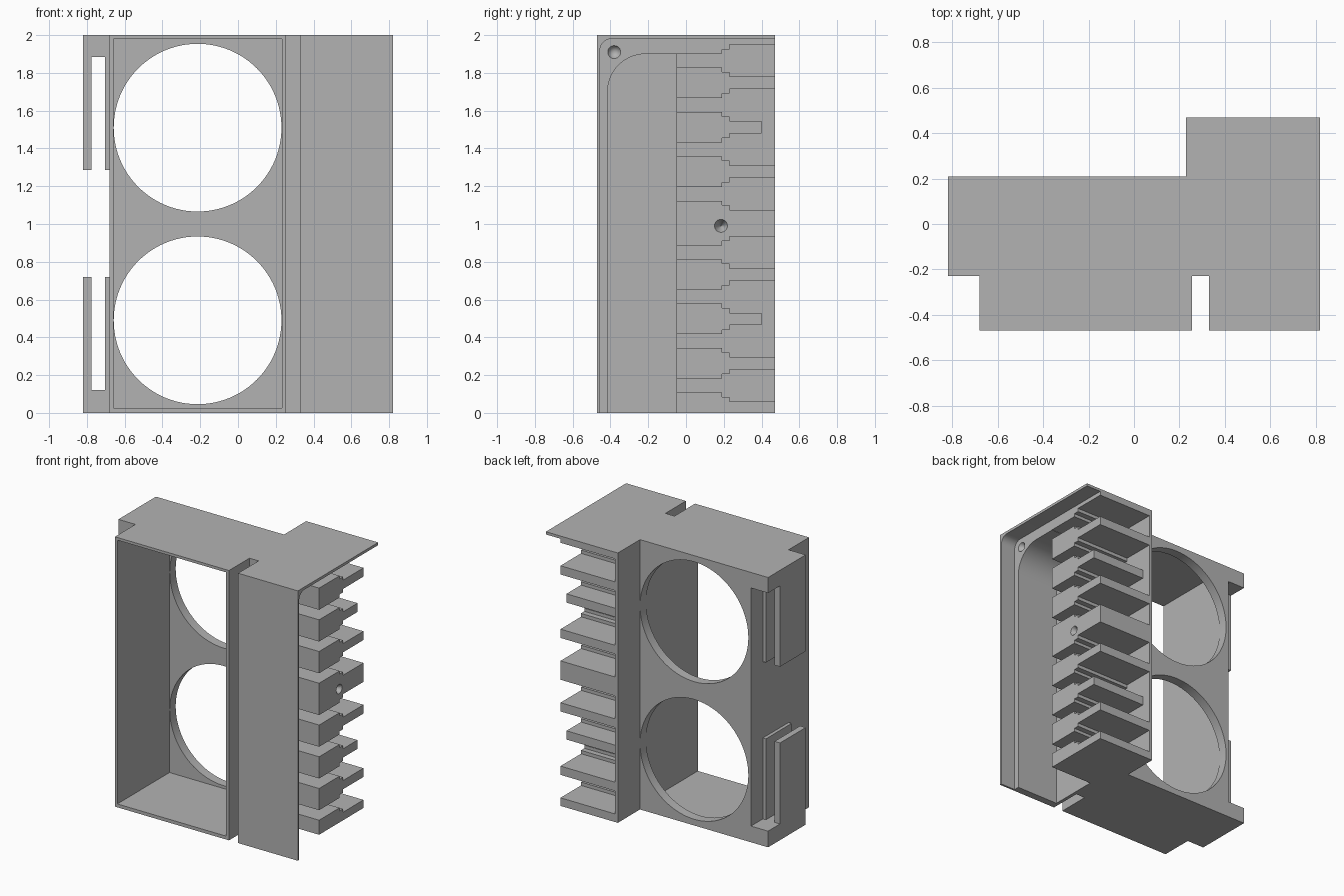
import bpy, bmesh
from math import pi, sin, cos, radians
from mathutils import Matrix, Vector

cube = bpy.data.objects.get("Cube")
if cube:
    bpy.data.objects.remove(cube)

GREY = (0.45, 0.45, 0.45, 1)
mat = bpy.data.materials.new("plain grey")
mat.use_nodes = True
mat.diffuse_color = GREY
mat.node_tree.nodes["Principled BSDF"].inputs["Base Color"].default_value = GREY


def finish(name, bm):
    bmesh.ops.recalc_face_normals(bm, faces=bm.faces)
    mesh = bpy.data.meshes.new(name)
    bm.to_mesh(mesh)
    bm.free()
    mesh.materials.append(mat)
    ob = bpy.data.objects.new(name, mesh)
    bpy.context.collection.objects.link(ob)
    return ob


def prism(name, profile, x0, x1):
    """Extrude a (y, z) outline along x."""
    bm = bmesh.new()
    face = bm.faces.new([bm.verts.new((x0, y, z)) for y, z in profile])
    out = bmesh.ops.extrude_face_region(bm, geom=[face])
    moved = [v for v in out["geom"] if isinstance(v, bmesh.types.BMVert)]
    bmesh.ops.translate(bm, verts=moved, vec=(x1 - x0, 0, 0))
    return finish(name, bm)


def box(name, x, y, z):
    return prism(name, [(y[0], z[0]), (y[1], z[0]), (y[1], z[1]), (y[0], z[1])], *x)


def cone(name, r1, r2, depth, axis, centre, sides):
    bm = bmesh.new()
    turn = Vector((0, 0, 1)).rotation_difference(Vector(axis)).to_matrix().to_4x4()
    bmesh.ops.create_cone(bm, cap_ends=True, segments=sides, radius1=r1, radius2=r2,
                          depth=depth, matrix=Matrix.Translation(centre) @ turn)
    return finish(name, bm)


def cut(ob, cutter):
    """Subtract the cutter, then discard it."""
    mod = ob.modifiers.new("cut", "BOOLEAN")
    mod.operation, mod.solver, mod.object = "DIFFERENCE", "EXACT", cutter
    graph = bpy.context.evaluated_depsgraph_get()
    mesh = bpy.data.meshes.new_from_object(ob.evaluated_get(graph))
    ob.modifiers.clear()
    ob.data = mesh
    bpy.data.objects.remove(cutter)


def corner(y, z, r, n=16):
    """Rounded upper front corner, from the top edge down to the front edge."""
    return [(y + r - r * sin(a), z - r + r * cos(a))
            for a in (pi / 2 * i / n for i in range(n + 1))]


def screw_hole(ob, y, z):
    cut(ob, cone("hole_cutter", 0.0, 0.037, 0.07, (1, 0, 0), (0.67, y, z), 24))


# Fan duct, open at the front, with two round openings in the back wall
duct = box("fan_duct", (-0.68, 0.255), (-0.47, 0.21), (0, 2))
cut(duct, box("cavity_cutter", (-0.66, 0.232), (-0.6, 0.14), (0.025, 1.98)))
for z in (0.49, 1.51):
    cut(duct, cone("fan_cutter", 0.444, 0.444, 0.4, (0, 1, 0), (-0.214, 0.2, z), 96))

# Walls joining the duct to the finned side
box("rear_wall", (0.23, 0.255), (0.21, 0.47), (0, 2))
box("joining_web", (0.255, 0.355), (-0.23, -0.05), (0, 2))
box("recess_floor", (0.33, 0.355), (-0.46, -0.23), (0, 2))

# Frame around the recess, and the thin rim standing out past it
BASE, BACK, FACE = -0.05, 0.47, 0.70
frame = prism("recess_frame", [(-0.47, 0), (-0.47, 2), (BASE, 2), (BASE, 1.9)]
              + corner(-0.415, 1.9, 0.2) + [(-0.415, 0)], 0.33, FACE)
screw_hole(frame, -0.38, 1.91)
rim = prism("outer_rim", [(-0.47, 0), (-0.47, 2), (BACK, 2), (BACK, 1.98)]
            + corner(-0.455, 1.98, 0.06) + [(-0.455, 0)], FACE, 0.82)

# Stepped fins left between evenly widened channels
lower = [0.145, 0.38, 0.615, 0.85]
channels = lower + [2.01 - z for z in reversed(lower)]
STEPS = [(BASE, 0.19, 0.037), (0.19, 0.23, 0.06), (0.23, None, 0.085)]
for i in range(len(channels) + 1):
    tip = 0.40 if i in (2, 6) else BACK
    under, over = [], []
    for y0, y1, half in STEPS:
        z0 = channels[i - 1] + half if i else 0
        z1 = channels[i] - half if i < len(channels) else 2
        for y in (y0, y1 or tip):
            if (y, z0) not in under:
                under.append((y, z0))
            if (y, z1) not in over:
                over.append((y, z1))
    fin = prism(f"fin_{i + 1}", under + over[::-1], 0.255, FACE)
    if i == 4:
        screw_hole(fin, 0.185, 0.99)

# Side brackets: an end block with two thin tongues, top and bottom
for place, block, tongue in (("lower", (0, 0.12), (0.12, 0.72)),
                             ("upper", (1.885, 2), (1.285, 1.885))):
    box(f"{place}_bracket_block", (-0.82, -0.68), (-0.23, 0.21), block)
    box(f"{place}_outer_tongue", (-0.82, -0.775), (-0.23, 0.07), tongue)
    box(f"{place}_inner_tongue", (-0.705, -0.68), (-0.23, 0.07), tongue)

# Smooth the round openings and rounded corners
bpy.ops.object.select_all(action="DESELECT")
for ob in (duct, frame, rim):
    ob.select_set(True)
bpy.context.view_layer.objects.active = duct
bpy.ops.object.shade_smooth_by_angle(angle=radians(30))
